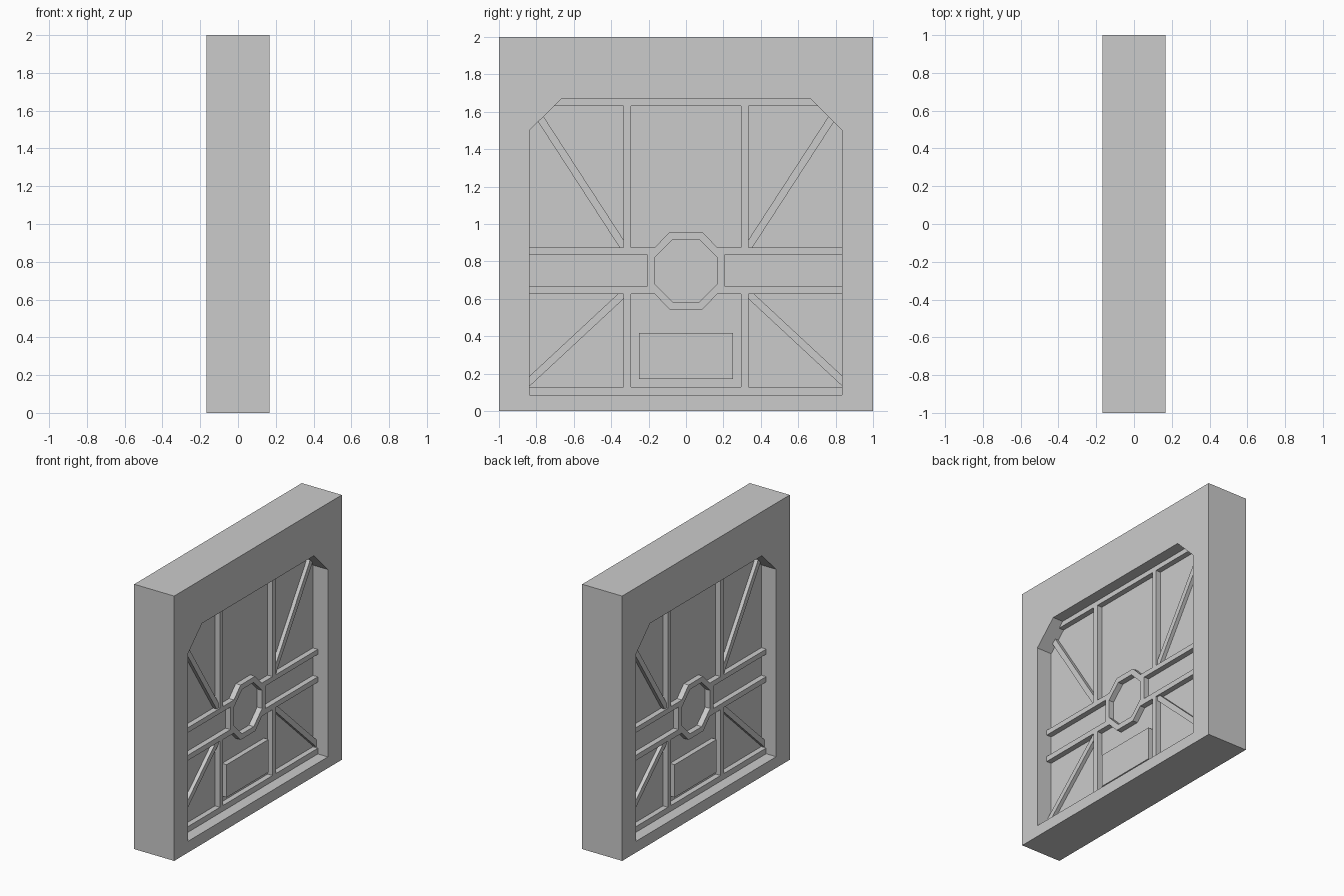
import bpy, bmesh, math
from mathutils import Matrix

if "Cube" in bpy.data.objects:
    bpy.data.objects.remove(bpy.data.objects["Cube"])

# local xy profile -> world yz plane, thickness along x
TO_YZ = Matrix.Rotation(math.pi / 2, 4, 'Z') @ Matrix.Rotation(math.pi / 2, 4, 'X')


def rect(y0, z0, y1, z1):
    return [(y0, z0), (y1, z0), (y1, z1), (y0, z1)]


def mirror(loop):
    return [(-y, z) for y, z in reversed(loop)]


def flip(loop, mid=0.75):
    return [(y, 2 * mid - z) for y, z in reversed(loop)]


def plate(name, loops, half):
    """Filled profile (first loop outside, others holes), thick from -half to half in x."""
    cu = bpy.data.curves.new(name, 'CURVE')
    cu.dimensions = '2D'
    cu.fill_mode = 'BOTH'
    cu.extrude = half
    for loop in loops:
        sp = cu.splines.new('POLY')
        sp.points.add(len(loop) - 1)
        for p, (y, z) in zip(sp.points, loop):
            p.co = (y, z, 0, 1)
        sp.use_cyclic_u = True
    tmp = bpy.data.objects.new(name + "_profile", cu)
    bpy.context.collection.objects.link(tmp)
    dg = bpy.context.evaluated_depsgraph_get()
    me = bpy.data.meshes.new_from_object(tmp.evaluated_get(dg))
    bpy.data.objects.remove(tmp)
    bm = bmesh.new()
    bm.from_mesh(me)
    bmesh.ops.remove_doubles(bm, verts=bm.verts, dist=1e-4)
    bmesh.ops.recalc_face_normals(bm, faces=bm.faces)
    for f in bm.faces:
        f.smooth = False
    bm.transform(TO_YZ)
    bm.to_mesh(me)
    bm.free()
    me.name = name
    ob = bpy.data.objects.new(name, me)
    bpy.context.collection.objects.link(ob)
    return ob


def bar(a, b, width=0.04):
    dy, dz = b[0] - a[0], b[1] - a[1]
    k = width / 2 / math.hypot(dy, dz)
    ny, nz = -dz * k, dy * k
    return [(a[0] + ny, a[1] + nz), (a[0] - ny, a[1] - nz),
            (b[0] - ny, b[1] - nz), (b[0] + ny, b[1] + nz)]


# Wall slab with chamfered doorway
doorway = [(-0.838, 0.085), (0.834, 0.085), (0.834, 1.5), (0.667, 1.667),
           (-0.667, 1.667), (-0.838, 1.5)]
plate("wall", [rect(-1, 0, 1, 2), doorway], 0.167)

# Thin door panel, edges buried in the wall
plate("door_panel", [rect(-0.9, 0.04, 0.9, 1.72)], 0.042)

# Raised ribs: one plate with panel pockets cut through it
top_mid = [(-0.295, 0.875), (-0.167, 0.875), (-0.087, 0.957), (0.087, 0.957),
           (0.167, 0.875), (0.295, 0.875), (0.295, 1.63), (-0.295, 1.63)]
low_mid = flip(top_mid[:6]) + [(-0.295, 0.128), (0.295, 0.128)]
octagon = [(-0.07, 0.583), (0.07, 0.583), (0.169, 0.682), (0.169, 0.818),
           (0.07, 0.917), (-0.07, 0.917), (-0.169, 0.818), (-0.169, 0.682)]
side = [rect(0.334, 0.875, 0.87, 1.63),
        rect(0.208, 0.667, 0.87, 0.837),
        rect(0.334, 0.128, 0.87, 0.627)]
pockets = [top_mid, low_mid, octagon] + side + [mirror(p) for p in side]
plate("door_ribs", [rect(-0.9, 0.04, 0.9, 1.72)] + pockets, 0.083)

# Diagonal braces, mirrored left and right
braces = {"upper": bar((0.325, 0.865), (0.80, 1.597)),
          "lower": bar((0.325, 0.635), (0.86, 0.138))}
for label, loop in braces.items():
    plate(label + "_brace_right", [loop], 0.07)
    plate(label + "_brace_left", [mirror(loop)], 0.07)

# Raised rectangular plaque below the octagon
plate("lower_plaque", [rect(-0.25, 0.17, 0.25, 0.417)], 0.08)
